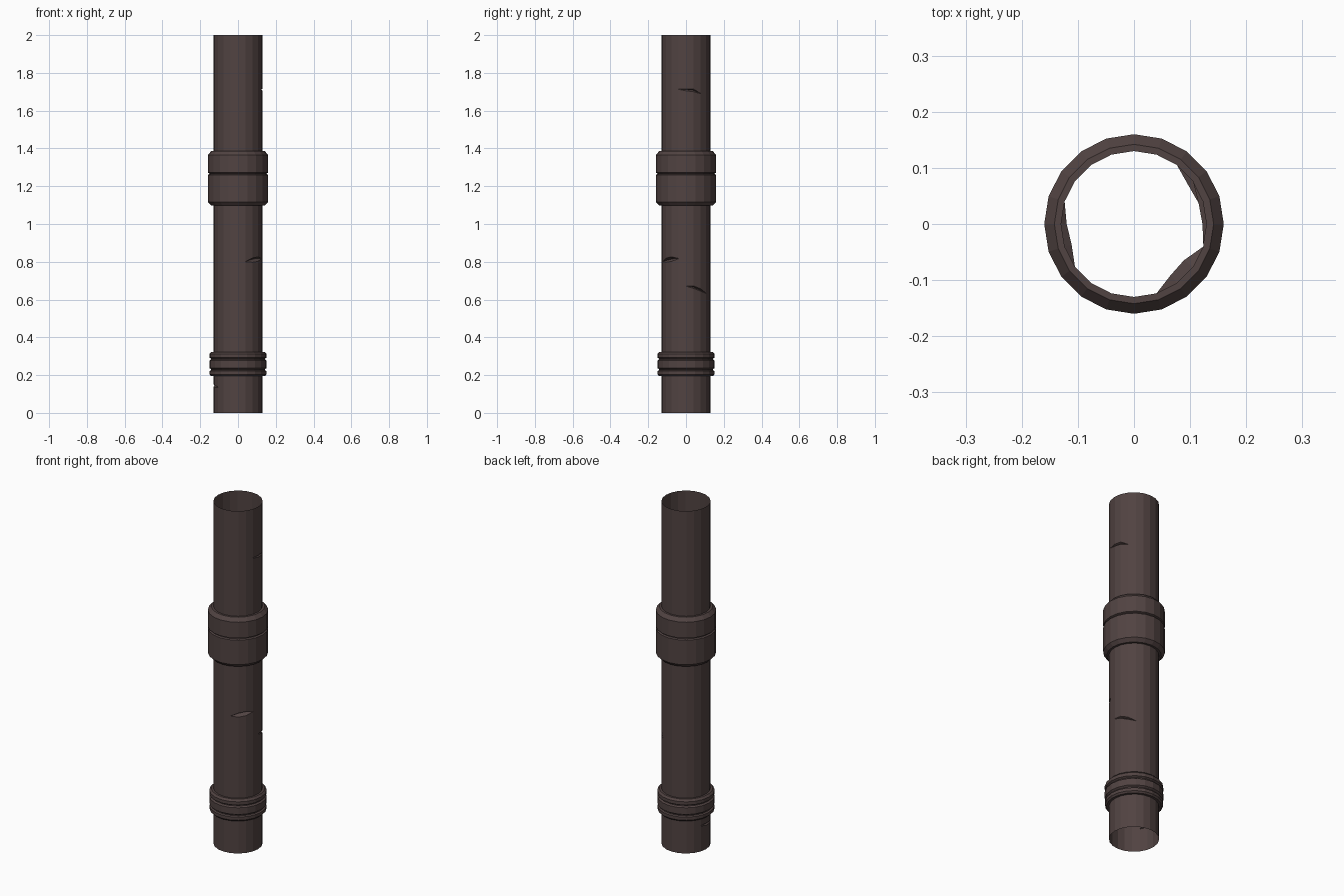
import bpy, bmesh, math

if "Cube" in bpy.data.objects:
    bpy.data.objects.remove(bpy.data.objects["Cube"])

SIDES = 20
R = 0.13

mat = bpy.data.materials.new("dark rusty brown")
mat.diffuse_color = (0.082, 0.056, 0.054, 1)
mat.use_nodes = True
mat.node_tree.nodes["Principled BSDF"].inputs["Base Color"].default_value = mat.diffuse_color


def skin(name, rings):
    """Join rings of (radius, z) per column, listed bottom to top, into an open shell."""
    bm = bmesh.new()
    loops = []
    for ring in rings:
        loop = []
        for i, (r, z) in enumerate(ring):
            a = 2 * math.pi * i / SIDES
            loop.append(bm.verts.new((r * math.cos(a), r * math.sin(a), z)))
        loops.append(loop)
    for lo, hi in zip(loops, loops[1:]):
        for i in range(SIDES):
            j = (i + 1) % SIDES
            bm.faces.new((lo[i], lo[j], hi[j], hi[i]))
    me = bpy.data.meshes.new(name)
    bm.to_mesh(me)
    bm.free()
    me.materials.append(mat)
    ob = bpy.data.objects.new(name, me)
    bpy.context.collection.objects.link(ob)


def flat(r, z):
    return [(r, z)] * SIDES


def dent(cols):
    """Three rings; cols = {column: (low z, high z, pushed-in radius)}."""
    zc = sum(c[0] + c[1] for c in cols.values()) / (2 * len(cols))
    low, mid, high = flat(R, zc - 0.001), flat(R, zc), flat(R, zc + 0.001)
    for i, (a, b, r) in cols.items():
        low[i], mid[i], high[i] = (R, a), (r, a + 0.6 * (b - a)), (R, b)
    return [low, mid, high]


# pipe sections with small dents
skin("lower_pipe", [flat(R, 0)] + dent({
    9: (0.149, 0.151, R), 10: (0.138, 0.152, 0.120),
    11: (0.134, 0.147, 0.117), 12: (0.134, 0.136, R)}) + [flat(R, 0.195)])

skin("middle_pipe", [flat(R, 0.323)] + dent({
    0: (0.671, 0.673, R), 1: (0.659, 0.672, 0.121),
    2: (0.645, 0.658, 0.119), 3: (0.633, 0.635, R)}) + dent({
    16: (0.800, 0.802, R), 17: (0.797, 0.820, 0.112),
    18: (0.802, 0.826, 0.110), 19: (0.816, 0.818, R)}) + [flat(R, 1.098)])

skin("upper_pipe", [flat(R, 1.386)] + dent({
    19: (1.713, 1.715, R), 0: (1.705, 1.716, 0.122),
    1: (1.700, 1.714, 0.121), 2: (1.690, 1.692, R)}) + [flat(R, 2.0)])

# grooved collars
skin("lower_collar", [flat(r, z) for r, z in [
    (R, 0.195), (0.143, 0.195), (0.151, 0.204), (0.151, 0.222), (0.142, 0.226),
    (0.142, 0.231), (0.152, 0.238), (0.152, 0.277), (0.142, 0.283),
    (0.142, 0.287), (0.152, 0.293), (0.152, 0.312), (0.142, 0.323), (R, 0.323)]])

skin("upper_collar", [flat(r, z) for r, z in [
    (R, 1.098), (0.142, 1.098), (0.16, 1.117), (0.16, 1.260), (0.151, 1.264),
    (0.151, 1.268), (0.16, 1.272), (0.16, 1.365), (0.142, 1.386), (R, 1.386)]])
